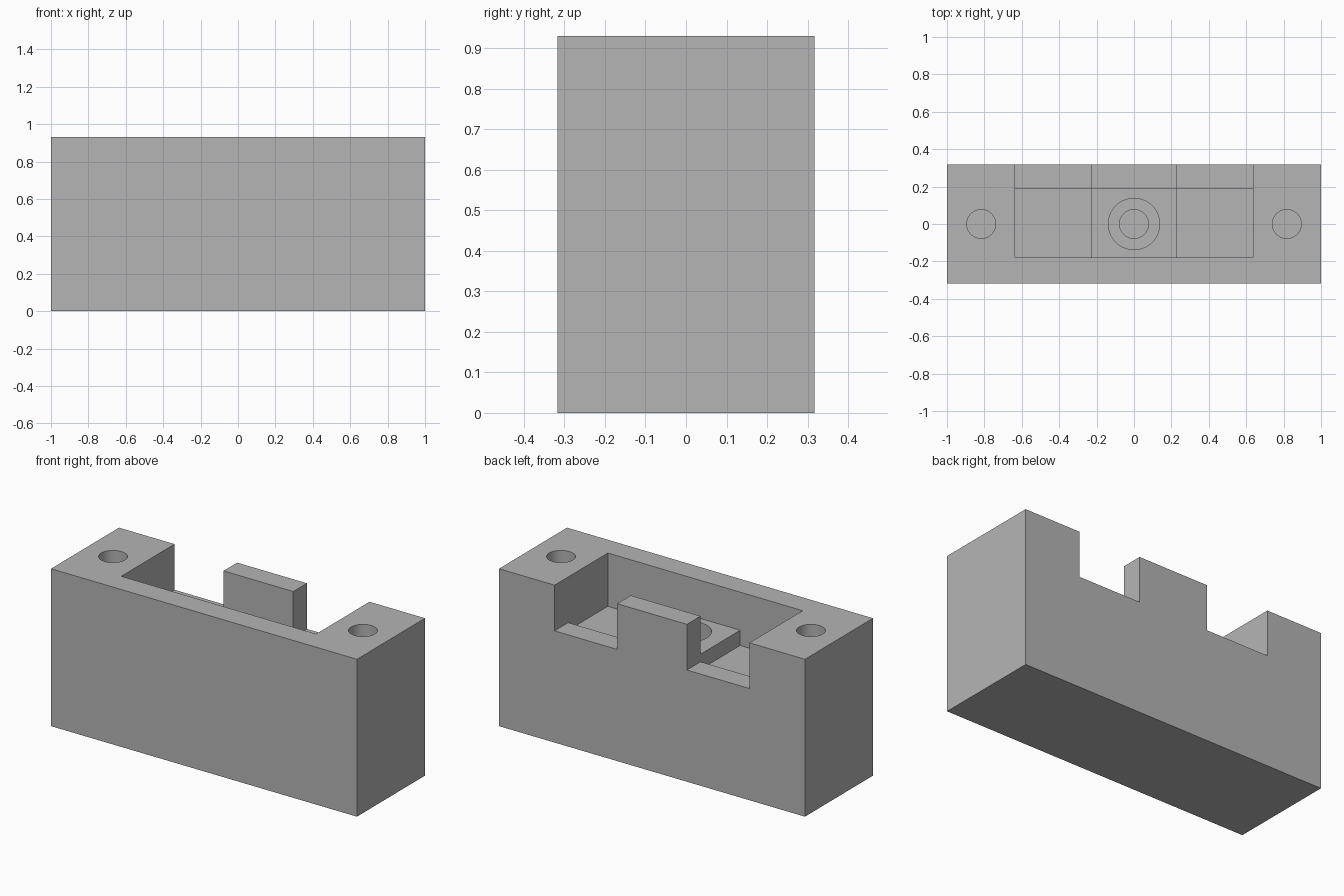
import bpy
import bmesh
from math import radians
from mathutils import Matrix

cube = bpy.data.objects.get("Cube")
if cube:
    bpy.data.objects.remove(cube, do_unlink=True)

WIDTH, DEPTH, HEIGHT = 2.0, 0.635, 0.93
POCKET_X, TAB_X = 0.637, 0.228           # half widths of pocket and centre tab
POCKET_FRONT, POCKET_BACK = -0.18, 0.19
FLOOR, LEDGE, PLATFORM = 0.615, 0.66, 0.705
ABOVE = 1.1                              # cutters reach past the top

grey = bpy.data.materials.new("plain grey")
grey.use_nodes = True
colour = (0.46, 0.46, 0.46, 1)
grey.diffuse_color = colour
grey.node_tree.nodes["Principled BSDF"].inputs["Base Color"].default_value = colour


def finish(name, bm):
    bmesh.ops.recalc_face_normals(bm, faces=bm.faces)
    mesh = bpy.data.meshes.new(name)
    bm.to_mesh(mesh)
    bm.free()
    mesh.materials.append(grey)
    obj = bpy.data.objects.new(name, mesh)
    bpy.context.collection.objects.link(obj)
    return obj


def prism(name, outline, y0, y1):
    """Extrude an outline drawn in x and z along y."""
    bm = bmesh.new()
    face = bm.faces.new([bm.verts.new((x, y0, z)) for x, z in outline])
    new = bmesh.ops.extrude_face_region(bm, geom=[face])["geom"]
    verts = [v for v in new if isinstance(v, bmesh.types.BMVert)]
    bmesh.ops.translate(bm, verts=verts, vec=(0, y1 - y0, 0))
    return finish(name, bm)


def rectangle(x0, x1, z0, z1):
    return [(x0, z0), (x1, z0), (x1, z1), (x0, z1)]


def cylinder(name, x, radius, z0, z1):
    bm = bmesh.new()
    bmesh.ops.create_cone(bm, cap_ends=True, segments=64, radius1=radius,
                          radius2=radius, depth=z1 - z0,
                          matrix=Matrix.Translation((x, 0, (z0 + z1) / 2)))
    return finish(name, bm)


# Solid block
body = prism("mounting_block", rectangle(-WIDTH / 2, WIDTH / 2, 0, HEIGHT),
             -DEPTH / 2, DEPTH / 2)

# Pocket with a raised platform in the middle of its floor
half = [(TAB_X, PLATFORM), (TAB_X, FLOOR), (POCKET_X, FLOOR), (POCKET_X, ABOVE)]
outline = half + [(-x, z) for x, z in reversed(half)]
cutters = [prism("pocket_cutter", outline, POCKET_FRONT, POCKET_BACK)]

# Back wall notches and top screw holes, one on each side
for side, sign in (("left", 1), ("right", -1)):
    x0, x1 = sorted((sign * TAB_X, sign * POCKET_X))
    cutters.append(prism(side + "_notch_cutter", rectangle(x0, x1, LEDGE, ABOVE),
                         POCKET_BACK - 0.05, DEPTH))
    cutters.append(cylinder(side + "_hole_cutter", sign * 0.817, 0.077, 0.4, ABOVE))

# Stepped blind hole in the platform
cutters.append(cylinder("counterbore_cutter", 0, 0.137, PLATFORM - 0.14, 0.85))
cutters.append(cylinder("centre_hole_cutter", 0, 0.077, 0.25, 0.8))

for cutter in cutters:
    mod = body.modifiers.new(cutter.name, "BOOLEAN")
    mod.operation = "DIFFERENCE"
    mod.solver = "EXACT"
    mod.object = cutter

# Bake the cuts, then drop the cutters
graph = bpy.context.evaluated_depsgraph_get()
cut_mesh = bpy.data.meshes.new_from_object(body.evaluated_get(graph))
body.modifiers.clear()
body.data = cut_mesh
for cutter in cutters:
    bpy.data.objects.remove(cutter, do_unlink=True)

# Round hole walls, crisp edges
for obj in bpy.context.selected_objects:
    obj.select_set(False)
body.select_set(True)
bpy.context.view_layer.objects.active = body
bpy.ops.object.shade_smooth_by_angle(angle=radians(30))
